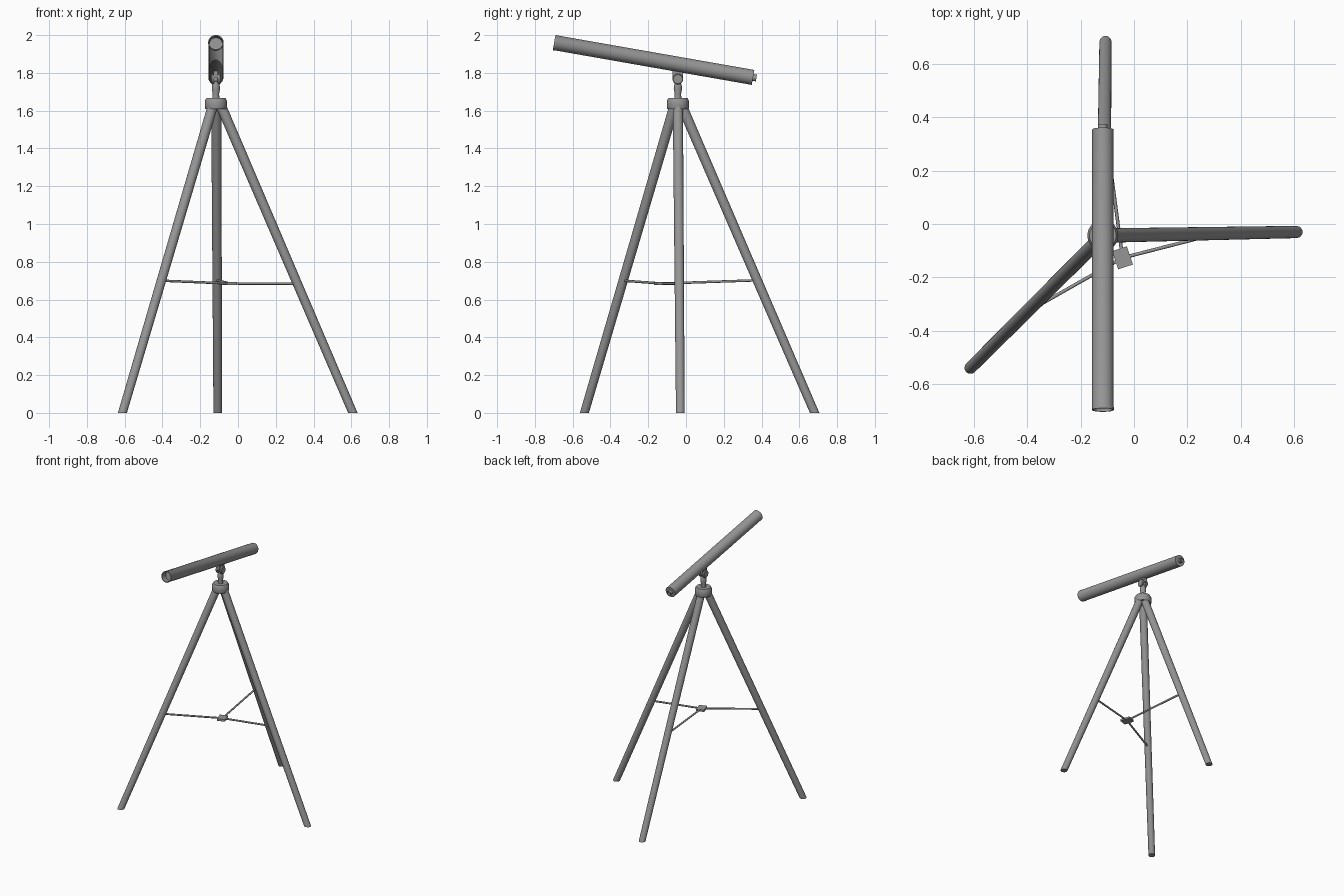
import bpy, bmesh, math
from mathutils import Vector, Matrix

if "Cube" in bpy.data.objects:
    bpy.data.objects.remove(bpy.data.objects["Cube"])

CX, CY = -0.117, -0.043   # vertical axis of the tripod head

# Dark grey finish shared by every part
grey = bpy.data.materials.new("dark_grey")
grey.diffuse_color = (0.3, 0.3, 0.3, 1)
grey.use_nodes = True
grey.node_tree.nodes["Principled BSDF"].inputs["Base Color"].default_value = grey.diffuse_color


def finish(name, bm):
    bmesh.ops.recalc_face_normals(bm, faces=bm.faces)
    me = bpy.data.meshes.new(name)
    bm.to_mesh(me)
    bm.free()
    me.materials.append(grey)
    ob = bpy.data.objects.new(name, me)
    bpy.context.collection.objects.link(ob)
    bpy.context.view_layer.objects.active = ob
    ob.select_set(True)
    bpy.ops.object.shade_smooth_by_angle(angle=math.radians(35))
    ob.select_set(False)
    return ob


def lathe(name, origin, direction, profile, n=32, floor=False):
    """Revolve (radius, distance) pairs about an axis; floor slides the last ring to z = 0."""
    o, d = Vector(origin), Vector(direction).normalized()
    rot = d.to_track_quat('Z', 'Y')
    bm = bmesh.new()
    rings = []
    for r, h in profile:
        ring = []
        for i in range(n):
            a = 2 * math.pi * i / n
            ring.append(bm.verts.new(o + rot @ Vector((r * math.cos(a), r * math.sin(a), h))))
        rings.append(ring)
    if floor:
        for v in rings[-1]:
            v.co -= d * (v.co.z / d.z)
    for a, b in zip(rings, rings[1:]):
        for i in range(n):
            j = (i + 1) % n
            bm.faces.new((a[i], a[j], b[j], b[i]))
    bm.faces.new(rings[0])
    bm.faces.new(rings[-1])
    return finish(name, bm)


def rod(name, a, b, r0, r1, n=24, floor=False):
    a, b = Vector(a), Vector(b)
    return lathe(name, a, b - a, [(r0, 0), (r1, (b - a).length)], n, floor)


def box(name, center, size, turn=0):
    bm = bmesh.new()
    m = Matrix.Translation(center) @ Matrix.Rotation(turn, 4, 'Z') @ Matrix.Diagonal((*size, 1))
    bmesh.ops.create_cube(bm, size=1, matrix=m)
    return finish(name, bm)


# Tripod legs and spreader struts
plate = Vector((-0.043, -0.127, 0.685))
legs = {
    "left": ((-0.132, -0.060, 1.63), (-0.612, -0.538, 0), 0.70),
    "right": ((-0.092, -0.043, 1.63), (0.608, -0.030, 0), 0.684),
    "back": ((-0.115, -0.024, 1.63), (-0.107, 0.681, 0), 0.702),
}
for side, (top, foot, z) in legs.items():
    rod(side + "_leg", top, foot, 0.027, 0.023, floor=True)
    grip = Vector(foot).lerp(Vector(top), z / top[2])
    way = (grip - plate).normalized()
    rod(side + "_strut", plate + way * 0.02, grip, 0.0065, 0.0065, 12)

# Spreader plate
box("spreader_plate", plate, (0.058, 0.072, 0.015), math.radians(18))

# Tripod head
lathe("tripod_head", (CX, CY, 1.608), (0, 0, 1),
      [(0.056, 0), (0.058, 0.004), (0.058, 0.046), (0.050, 0.059)], 40)

# Mount post and tilting knuckle
lathe("mount_post", (CX, CY, 1.66), (0, 0, 1),
      [(0.019, 0), (0.017, 0.03), (0.022, 0.055), (0.020, 0.075), (0.012, 0.095)], 24)
lathe("tilt_knuckle", (CX - 0.025, CY, 1.767), (1, 0, 0),
      [(0.024, 0), (0.028, 0.004), (0.028, 0.014), (0.018, 0.016), (0.018, 0.034),
       (0.028, 0.036), (0.028, 0.046), (0.024, 0.050)], 24)
box("tube_bracket", (CX, CY, 1.795), (0.024, 0.055, 0.045))

# Telescope tube, open at the front with a recessed lens
front = Vector((CX, -0.698, 1.9605))
rear = Vector((CX, 0.355, 1.776))
axis = rear - front
L = axis.length
lathe("telescope_tube", front, axis,
      [(0.034, 0.045), (0.036, 0), (0.041, 0), (0.041, 0.012), (0.040, 0.014), (0.040, L)], 40)

# Eyepiece with a shallow hollow
lathe("eyepiece", rear, axis,
      [(0.018, -0.01), (0.018, 0.018), (0.012, 0.018), (0.010, 0.006)], 24)
